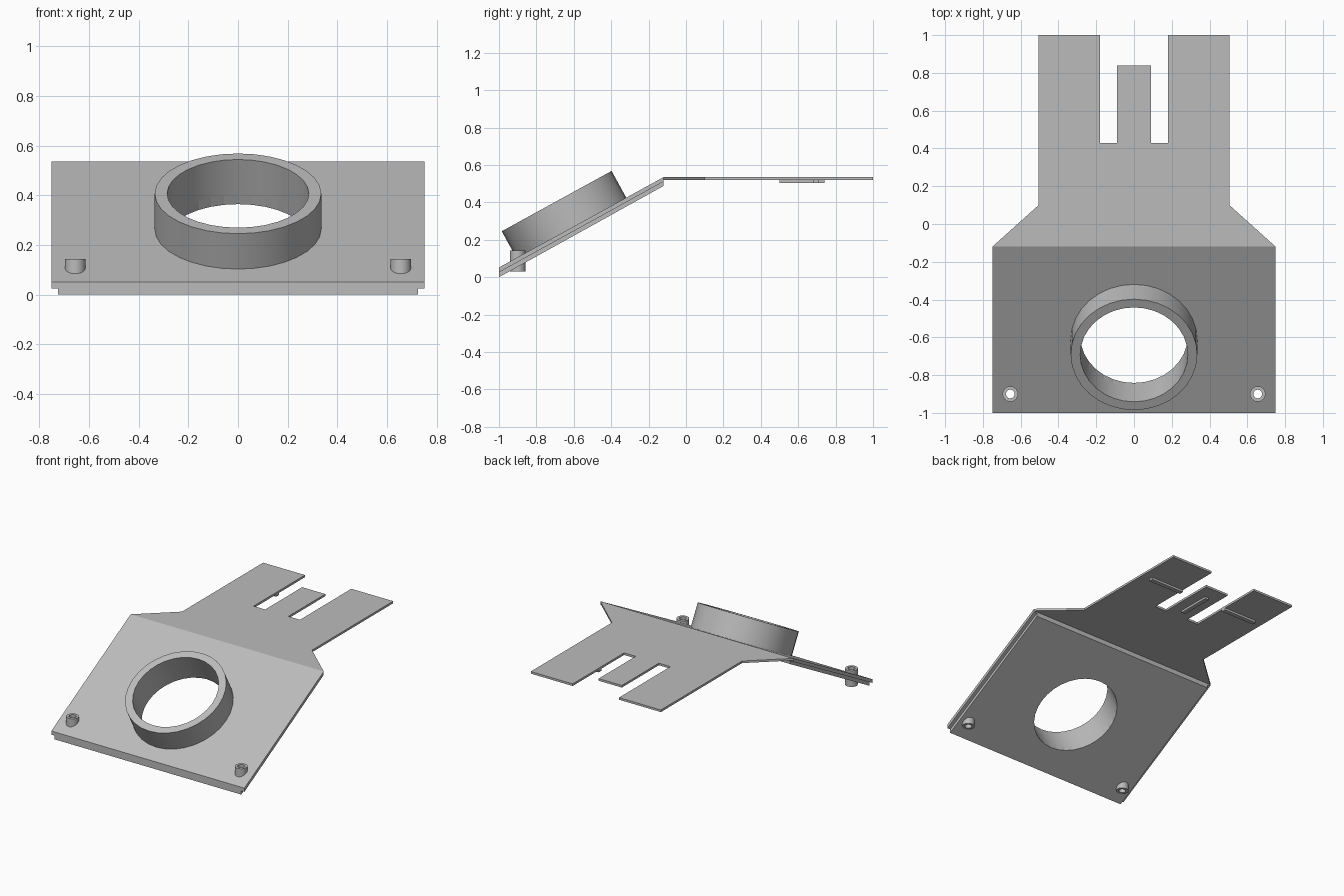
import bpy, bmesh, math
from mathutils import Matrix, Vector

cube = bpy.data.objects.get("Cube")
if cube:
    bpy.data.objects.remove(cube)

grey = bpy.data.materials.new("plain_grey")
grey.use_nodes = True
COLOUR = (0.5, 0.5, 0.5, 1)
grey.diffuse_color = COLOUR
grey.node_tree.nodes["Principled BSDF"].inputs["Base Color"].default_value = COLOUR

TILT = math.atan2(0.483, 0.88)
RING_BASE = Vector((0, -0.613, 0.264))
RING_INNER = 0.285
PIN_X, PIN_Y = 0.655, -0.9


def finish(name, bm):
    bmesh.ops.recalc_face_normals(bm, faces=bm.faces)
    mesh = bpy.data.meshes.new(name)
    bm.to_mesh(mesh)
    bm.free()
    mesh.materials.append(grey)
    obj = bpy.data.objects.new(name, mesh)
    bpy.context.collection.objects.link(obj)
    return obj


def prism(name, points, offset):
    """Extrude a closed outline along an offset."""
    bm = bmesh.new()
    face = bm.faces.new([bm.verts.new(p) for p in points])
    new = bmesh.ops.extrude_face_region(bm, geom=[face])["geom"]
    verts = [v for v in new if isinstance(v, bmesh.types.BMVert)]
    bmesh.ops.translate(bm, verts=verts, vec=offset)
    return finish(name, bm)


def slab(name, half, profile):
    """Side outline in y and z, extruded across the width."""
    return prism(name, [(-half, y, z) for y, z in profile], (2 * half, 0, 0))


def tube(name, outer, inner, height, sides, matrix):
    """Hollow ring made by spinning a rectangular section."""
    bm = bmesh.new()
    section = [(inner, 0), (outer, 0), (outer, height), (inner, height)]
    face = bm.faces.new([bm.verts.new((r, 0, z)) for r, z in section])
    bmesh.ops.spin(bm, geom=list(face.edges), cent=(0, 0, 0), axis=(0, 0, 1),
                   angle=2 * math.pi, steps=sides, use_duplicate=False)
    bm.faces.remove(face)
    bmesh.ops.remove_doubles(bm, verts=bm.verts, dist=0.0001)
    bmesh.ops.transform(bm, matrix=matrix, verts=bm.verts)
    return finish(name, bm)


def cutter(name, radius, sides, matrix):
    bm = bmesh.new()
    bmesh.ops.create_cone(bm, cap_ends=True, segments=sides, radius1=radius,
                          radius2=radius, depth=0.4, matrix=matrix)
    obj = finish(name, bm)
    obj.hide_render = True
    obj.hide_set(True)
    return obj


def box(name, x0, x1, y0, y1, z0, z1):
    return prism(name, [(x0, y0, z0), (x1, y0, z0), (x1, y1, z0), (x0, y1, z0)],
                 (0, 0, z1 - z0))


# Sloped double plate
upper = slab("sloped_upper_plate", 0.75,
             [(-1, 0.026), (-1, 0.052), (-0.12, 0.535), (-0.12, 0.511)])
lower = slab("sloped_lower_plate", 0.725,
             [(-1, 0), (-1, 0.026), (-0.12, 0.511), (-0.12, 0.488)])

# Flat plate with two long arms and a short middle tab
half = [(0.75, -0.12), (0.505, 0.1), (0.505, 1), (0.18, 1),
        (0.18, 0.43), (0.09, 0.43), (0.09, 0.84)]
outline = half + [(-x, y) for x, y in reversed(half)]
prism("slotted_flat_plate", [(x, y, 0.52) for x, y in outline], (0, 0, 0.015))

# Thin ribs under the arms and tab
box("middle_rib", -0.015, 0.015, 0.5, 0.74, 0.505, 0.52)
for side, x0, x1 in (("left", 0.18, 0.44), ("right", -0.44, -0.18)):
    box(side + "_arm_rib", x0, x1, 0.68, 0.71, 0.505, 0.52)

# Large ring standing square to the slope
tilted = Matrix.Translation(RING_BASE) @ Matrix.Rotation(TILT, 4, "X")
ring = tube("large_ring", 0.335, RING_INNER, 0.163, 32, tilted)
cutters = [cutter("ring_hole_cutter", RING_INNER, 32, tilted)]

# Upright hollow pins at the front corners
pins = []
for side, sign in (("left", 1), ("right", -1)):
    place = Matrix.Translation((sign * PIN_X, PIN_Y, 0.03))
    pins.append(tube(side + "_pin", 0.041, 0.023, 0.113, 24, place))
    cutters.append(cutter(side + "_pin_hole_cutter", 0.03, 24, place))

# Holes through both sloped plates
for plate in (upper, lower):
    for tool in cutters:
        mod = plate.modifiers.new(tool.name, "BOOLEAN")
        mod.operation = "DIFFERENCE"
        mod.solver = "EXACT"
        mod.object = tool

# Smooth round walls with sharp rims
for obj in [ring] + pins:
    bpy.ops.object.select_all(action="DESELECT")
    obj.select_set(True)
    bpy.context.view_layer.objects.active = obj
    bpy.ops.object.shade_smooth_by_angle(angle=math.radians(30))
